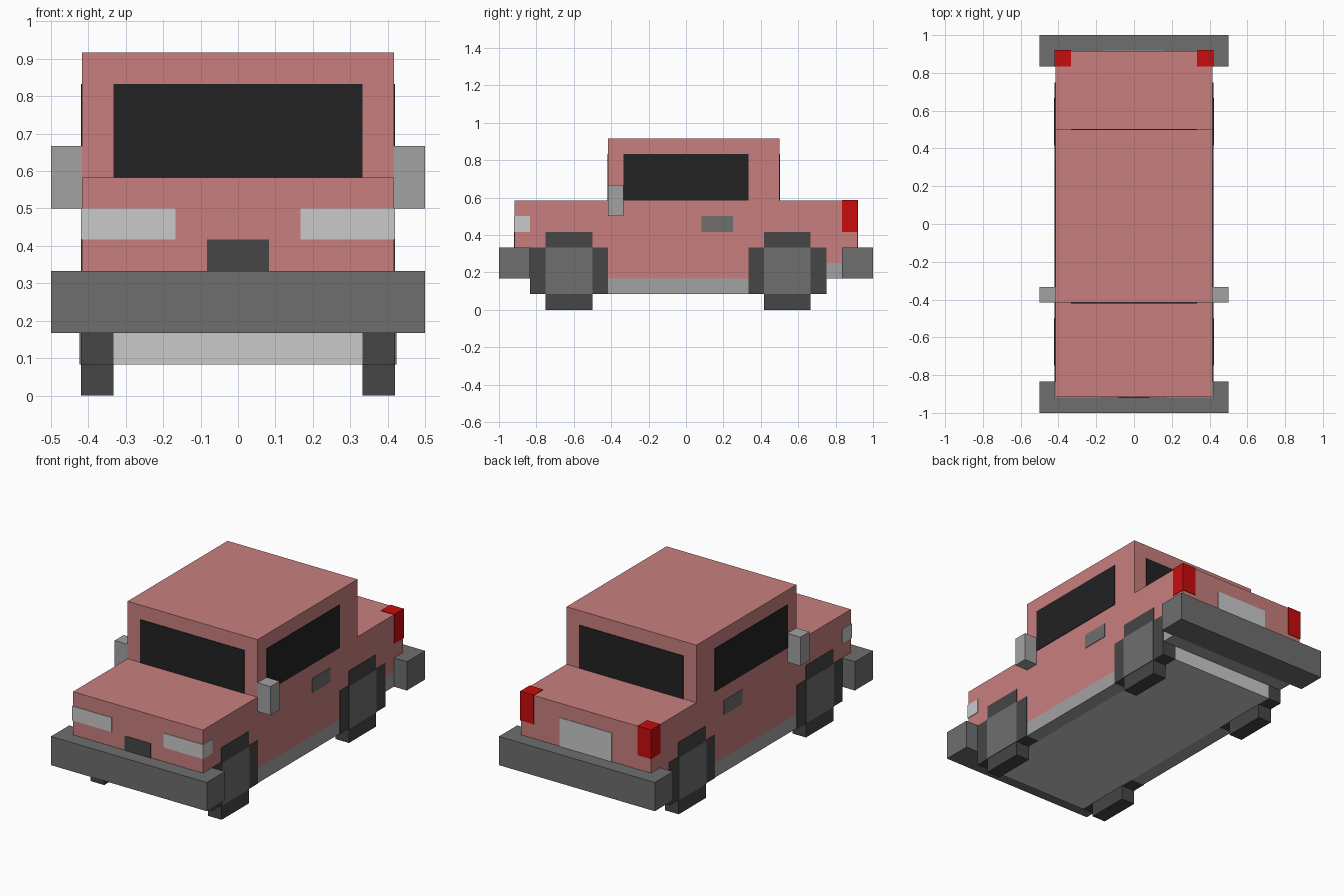
import bpy, bmesh

if "Cube" in bpy.data.objects:
    bpy.data.objects.remove(bpy.data.objects["Cube"])

U = 1 / 12      # the model sits on a grid of twelfths
T = 0.04        # raised thickness of painted plates, in grid units


def material(name, hex_grey_or_rgb):
    lin = []
    for v in hex_grey_or_rgb:
        c = v / 255
        lin.append(c / 12.92 if c <= 0.04045 else ((c + 0.055) / 1.055) ** 2.4)
    m = bpy.data.materials.new(name)
    m.diffuse_color = (*lin, 1)
    m.use_nodes = True
    m.node_tree.nodes["Principled BSDF"].inputs["Base Color"].default_value = m.diffuse_color
    return m


PINK = material("pink_paint", (201, 127, 127))
GLASS = material("black_glass", (34, 34, 34))
LIGHT = material("light_grey", (202, 202, 202))
SILVER = material("silver_grey", (162, 162, 162))
GREY = material("mid_grey", (110, 110, 110))
RUBBER = material("dark_rubber", (70, 70, 70))
RED = material("red_lamp", (200, 12, 12))


def extrude(name, profile, x0, x1, mat):
    """Extrude a (y, z) outline from x0 to x1, in grid units."""
    bm = bmesh.new()
    face = bm.faces.new([bm.verts.new((x0 * U, y * U, z * U)) for y, z in profile])
    res = bmesh.ops.extrude_face_region(bm, geom=[face])
    moved = [g for g in res["geom"] if isinstance(g, bmesh.types.BMVert)]
    bmesh.ops.translate(bm, verts=moved, vec=((x1 - x0) * U, 0, 0))
    bmesh.ops.recalc_face_normals(bm, faces=bm.faces)
    mesh = bpy.data.meshes.new(name)
    bm.to_mesh(mesh)
    bm.free()
    mesh.materials.append(mat)
    ob = bpy.data.objects.new(name, mesh)
    bpy.context.collection.objects.link(ob)
    return ob


def box(name, x, y, z, mat):
    return extrude(name, [(y[0], z[0]), (y[1], z[0]), (y[1], z[1]), (y[0], z[1])],
                   x[0], x[1], mat)


def mirrored(ob):
    mod = ob.modifiers.new("Mirror", 'MIRROR')
    mod.use_axis[0] = True
    return ob


# Body shell with cabin, as one side profile
extrude("body", [(-10, 2), (9, 2), (9, 3), (10, 3), (10, 4), (11, 4), (11, 7),
                 (6, 7), (6, 11), (-5, 11), (-5, 7), (-11, 7), (-11, 4), (-10, 4)],
        -5, 5, PINK)

# Underside
box("chassis", (-4, 4), (-10, 9), (1, 2), LIGHT)
box("rear_crossbar", (-5, 5), (9, 10), (2, 3), SILVER)
mirrored(box("side_sill", (4, 5), (-5, 4), (1, 2), SILVER))

# Bumpers
box("front_bumper", (-6, 6), (-12, -10), (2, 4), GREY)
box("rear_bumper", (-6, 6), (10, 12), (2, 4), GREY)

# Stepped wheels with hub plates, flush with the body sides
for label, y in (("front", -10), ("rear", 4)):
    cross = [(1, 0), (4, 0), (4, 1), (5, 1), (5, 4), (4, 4),
             (4, 5), (1, 5), (1, 4), (0, 4), (0, 1), (1, 1)]
    mirrored(extrude(label + "_wheel", [(y + a, b) for a, b in cross], 4, 5 + T, RUBBER))
    mirrored(box(label + "_hub", (5, 5 + 2 * T), (y + 1, y + 4), (1, 4), GREY))

# Windows, as dark blocks just proud of the cabin
box("side_windows", (-5 - T, 5 + T), (-4, 4), (7, 10), GLASS)
box("end_windows", (-4, 4), (-5 - T, 6 + T), (7, 10), GLASS)

# Lamps, mirrors and small details
mirrored(box("headlight", (2, 5 + T), (-11 - T, -10), (5, 6), LIGHT))
mirrored(box("tail_light", (4, 5 + T), (10, 11 + T), (5, 7 + T), RED))
mirrored(box("wing_mirror", (5, 6), (-5, -4), (6, 8), SILVER))
mirrored(box("door_handle", (4.96, 5 + T), (1, 3), (5, 6), GREY))
box("grille", (-1, 1), (-11 - T, -10.96), (4, 5), RUBBER)
box("rear_plate", (-2, 2), (10.96, 11 + T), (4, 6), LIGHT)
